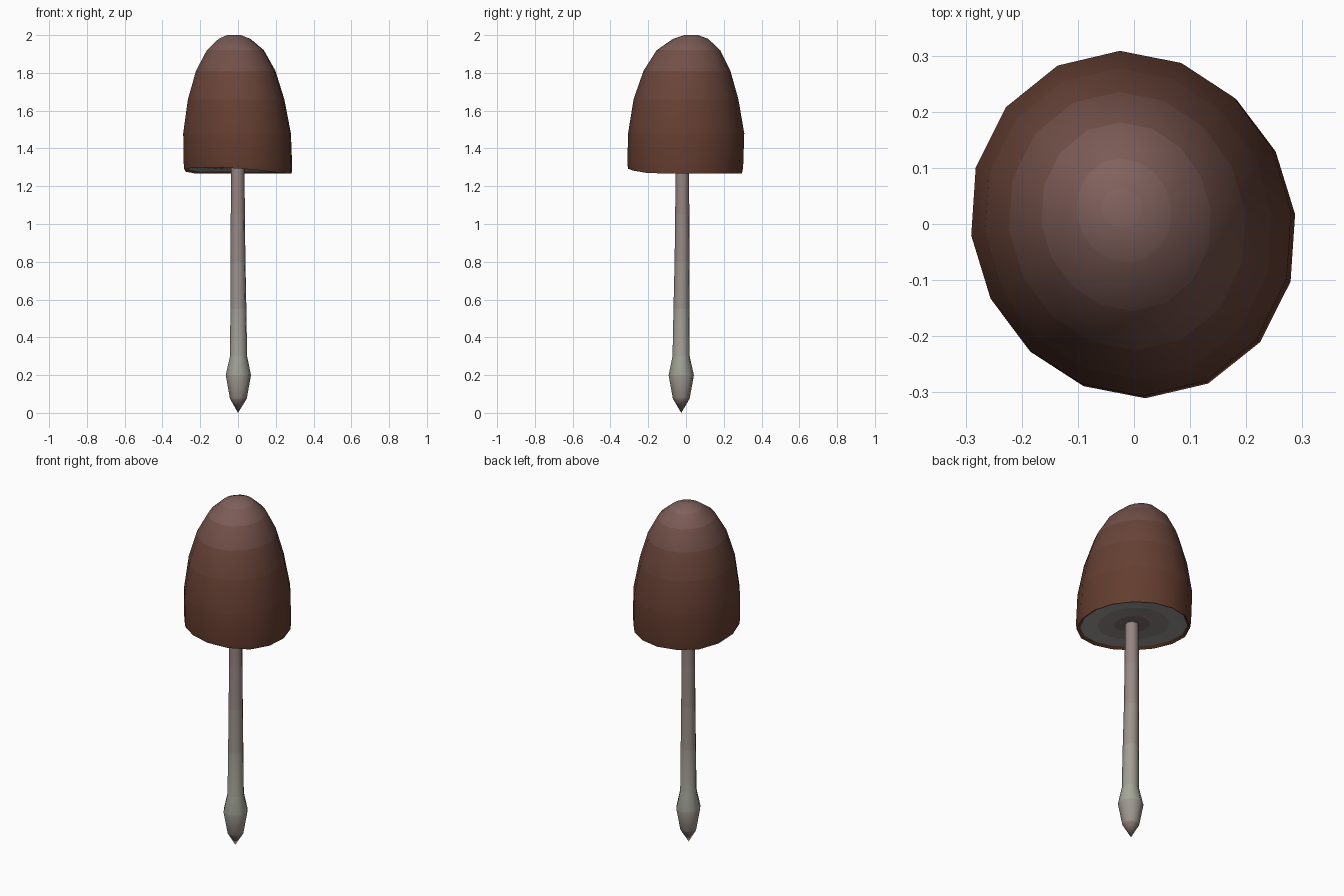
import bpy, bmesh, math

if "Cube" in bpy.data.objects:
    bpy.data.objects.remove(bpy.data.objects["Cube"])


def material(name, rgb):
    m = bpy.data.materials.new(name)
    m.diffuse_color = (*rgb, 1)
    m.use_nodes = True
    m.node_tree.nodes["Principled BSDF"].inputs["Base Color"].default_value = m.diffuse_color
    return m


def mix(a, b, t):
    return tuple(p + (q - p) * t for p, q in zip(a, b))


def loft(name, rings, sides, colours, phase=0.0, lift=None, skew=0.0, angle=50):
    """Skin rings (z, rx, ry, cx, cy); zero radius makes a point. One colour per band."""
    bm = bmesh.new()
    loops = []
    for i, (z, rx, ry, cx, cy) in enumerate(rings):
        if rx == 0:
            loops.append([bm.verts.new((cx, cy, z))])
            continue
        loop = []
        for k in range(sides):
            a = phase + 2 * math.pi * k / sides
            dz = lift(i, a) if lift else 0
            s = 1 - skew * math.sin(2 * a)  # stretch along one diagonal
            loop.append(bm.verts.new((cx + s * rx * math.cos(a), cy + s * ry * math.sin(a), z + dz)))
        loops.append(loop)
    for i, (lo, hi) in enumerate(zip(loops, loops[1:])):
        for k in range(sides):
            n = (k + 1) % sides
            if len(lo) == 1:
                f = bm.faces.new((lo[0], hi[n], hi[k]))
            elif len(hi) == 1:
                f = bm.faces.new((lo[k], lo[n], hi[0]))
            else:
                f = bm.faces.new((lo[k], lo[n], hi[n], hi[k]))
            f.material_index = i
    mesh = bpy.data.meshes.new(name)
    bm.to_mesh(mesh)
    bm.free()
    for i, c in enumerate(colours):
        mesh.materials.append(material(f"{name}_{i}", c))
    ob = bpy.data.objects.new(name, mesh)
    bpy.context.collection.objects.link(ob)
    bpy.ops.object.select_all(action='DESELECT')
    ob.select_set(True)
    bpy.context.view_layer.objects.active = ob
    bpy.ops.object.shade_smooth_by_angle(angle=math.radians(angle))
    return ob


BROWN, PINK = (0.125, 0.046, 0.028), (0.23, 0.13, 0.12)
GREY, DARK = (0.36, 0.35, 0.34), (0.22, 0.17, 0.16)
STEM_TOP, STEM_LOW = (0.30, 0.23, 0.22), (0.37, 0.38, 0.32)
PHASE = math.radians(4)


def rim_lift(strength):
    # the rim rises a little towards the front left
    return lambda i, a: strength[i] * max(0, math.cos(a - math.radians(235)))


# bell-shaped cap with a thin turned-under lip
cap = [
    (1.278, 0.268, 0.286, 0.0, -0.002),
    (1.267, 0.286, 0.301, 0.0, -0.005),
    (1.30, 0.289, 0.306, 0.0, -0.004),
    (1.48, 0.287, 0.307, -0.005, 0.001),
    (1.66, 0.257, 0.277, -0.010, 0.0),
    (1.81, 0.212, 0.23, -0.012, 0.005),
    (1.92, 0.152, 0.168, -0.014, 0.013),
    (1.98, 0.085, 0.093, -0.018, 0.024),
    (2.0, 0.036, 0.036, -0.022, 0.028),
    (2.0, 0, 0, -0.022, 0.028),
]
blend = [0, 0, 0, 0.05, 0.15, 0.4, 0.7, 0.9, 1]
loft("cap", cap, 16, [mix(BROWN, PINK, t) for t in blend], PHASE,
     rim_lift([0.033, 0.033, 0.02] + [0] * 7), skew=0.03)

# shallow gill surface closing the underside
gills = [
    (1.298, 0, 0, 0.0, -0.02),
    (1.296, 0.09, 0.096, 0.0, -0.014),
    (1.29, 0.18, 0.192, 0.0, -0.006),
    (1.278, 0.268, 0.286, 0.0, -0.002),
]
loft("gills", gills, 16, [DARK, mix(DARK, GREY, 0.5), GREY], PHASE,
     rim_lift([0, 0.006, 0.016, 0.033]), skew=0.03)

# slender stem with a pointed bulb at the base
stem = [
    (0.0, 0, 0, 0.0, -0.025),
    (0.075, 0.045, 0.045, 0.002, -0.025),
    (0.20, 0.068, 0.068, 0.002, -0.025),
    (0.30, 0.046, 0.046, 0.003, -0.026),
    (0.55, 0.043, 0.043, 0.002, -0.024),
    (0.80, 0.040, 0.040, 0.0, -0.021),
    (1.05, 0.038, 0.038, -0.001, -0.02),
    (1.30, 0.036, 0.036, -0.001, -0.019),
]
loft("stem", stem, 8,
     [mix(DARK, STEM_TOP, 0.5), mix(STEM_TOP, STEM_LOW, 0.5), STEM_LOW] +
     [mix(STEM_LOW, STEM_TOP, t) for t in (0.25, 0.6, 0.85, 1)], math.radians(10))
